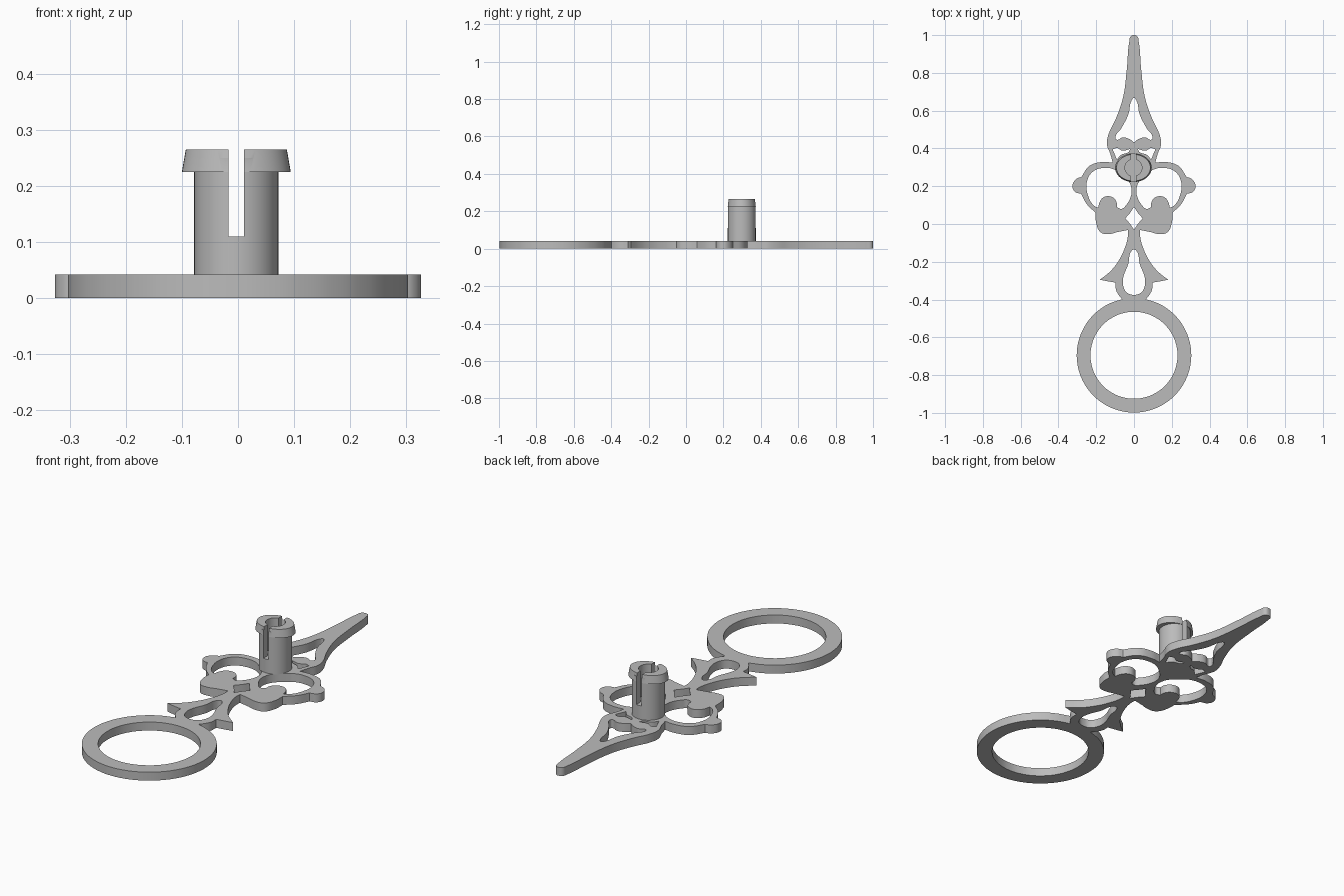
import bpy
import bmesh
from math import sin, cos, radians

if "Cube" in bpy.data.objects:
    bpy.data.objects.remove(bpy.data.objects["Cube"], do_unlink=True)

THICK = 0.042
PEG = (-0.003, 0.298)
RING_Y, RING_OUTER, RING_INNER = -0.695, 0.303, 0.23

grey = bpy.data.materials.new("plain grey")
grey.use_nodes = True
grey.diffuse_color = (0.5, 0.5, 0.5, 1)
grey.node_tree.nodes["Principled BSDF"].inputs["Base Color"].default_value = grey.diffuse_color


def select_only(obj):
    bpy.ops.object.select_all(action="DESELECT")
    obj.select_set(True)
    bpy.context.view_layer.objects.active = obj


def finish(obj):
    """Assign the colour and shade smooth with crisp edges."""
    obj.data.materials.clear()
    obj.data.materials.append(grey)
    select_only(obj)
    bpy.ops.object.shade_smooth_by_angle(angle=radians(30))


def arc(radius, start, end, count):
    """Points on the finger ring, angles in degrees."""
    angles = [radians(start + (end - start) * i / count) for i in range(count + 1)]
    return [(radius * cos(a), RING_Y + radius * sin(a)) for a in angles]


def flip(points):
    return [(-p[0], *p[1:]) for p in reversed(points)]


def symmetric(half):
    """Close a half outline by mirroring it; points on the axis stay single."""
    return half + flip([p for p in half if abs(p[0]) > 0.0001])


def add_loop(curve, points):
    """Closed smooth loop; a point with a third entry is a sharp corner."""
    spline = curve.splines.new("BEZIER")
    spline.bezier_points.add(len(points) - 1)
    spline.use_cyclic_u = True
    spline.resolution_u = 6
    for bez, p in zip(spline.bezier_points, points):
        bez.co = (p[0], p[1], 0)
        kind = "VECTOR" if len(p) > 2 else "AUTO"
        bez.handle_left_type = bez.handle_right_type = kind


# Right half of the outline, from the blade tip down to the finger ring
SHARP = True
blade = [(0, 1), (.017, .994), (.025, .965), (.038, .82), (.058, .67), (.095, .56),
         (.138, .465), (.143, .42), (.125, .37), (.113, .325, SHARP)]
side_loop = [(.17, .328), (.235, .308), (.278, .25, SHARP), (.308, .236), (.326, .2),
             (.312, .17), (.28, .16, SHARP), (.25, .105), (.203, .06, SHARP),
             (.2, .005), (.175, -.045), (.13, -.053), (.085, -.042), (.033, -.032, SHARP)]
waist = [(.032, -.06), (.048, -.125), (.085, -.2), (.125, -.25), (.18, -.295, SHARP),
         (.135, -.304), (.097, -.31, SHARP), (.096, -.345), (.082, -.375), (.063, -.398, SHARP)]
ring_edge = arc(RING_OUTER, 76, -90, 14)[1:]
outline = symmetric(blade + side_loop + waist + ring_edge)

# Openings on the centre line
blade_hole = symmetric([(0, .667), (.012, .655), (.03, .58), (.065, .51), (.098, .455),
                        (.09, .446), (.06, .458), (.025, .45), (0, .432, SHARP)])
diamond_hole = symmetric([(0, .09, SHARP), (.02, .06), (.046, .03, SHARP),
                          (.022, .002), (0, -.03, SHARP)])
tail_hole = symmetric([(0, -.135), (.015, -.145), (.03, -.21), (.058, -.29),
                       (.055, -.335), (.035, -.365), (0, -.375)])
ring_hole = arc(RING_INNER, 0, 360, 24)[:-1]

# Openings repeated left and right
scroll_hole = [(.075, .27, SHARP), (.1, .287), (.16, .297), (.22, .275), (.25, .22),
               (.243, .15), (.215, .1), (.19, .085, SHARP), (.18, .12), (.158, .143),
               (.122, .145), (.094, .12), (.09, .088, SHARP), (.066, .08), (.042, .1),
               (.017, .145), (.013, .185), (.028, .225)]
collar_hole = [(.113, .395, SHARP), (.09, .402), (.06, .388), (.02, .398, SHARP),
               (.028, .382), (.07, .365), (.09, .34, SHARP)]

# Flat pierced plate
data = bpy.data.curves.new("pierced_plate", "CURVE")
data.dimensions = "2D"
data.fill_mode = "BOTH"
data.extrude = THICK / 2
for loop in (outline, blade_hole, diamond_hole, tail_hole, ring_hole,
             scroll_hole, flip(scroll_hole), collar_hole, flip(collar_hole)):
    add_loop(data, loop)
plate = bpy.data.objects.new("pierced_plate", data)
bpy.context.collection.objects.link(plate)
plate.location.z = THICK / 2
select_only(plate)
bpy.ops.object.convert(target="MESH")
plate = bpy.context.object
bm = bmesh.new()
bm.from_mesh(plate.data)
bmesh.ops.remove_doubles(bm, verts=bm.verts, dist=0.0002)
bmesh.ops.recalc_face_normals(bm, faces=bm.faces)
bm.to_mesh(plate.data)
bm.free()
finish(plate)


def round_part(name, bottom, top, low_radius, high_radius):
    bpy.ops.mesh.primitive_cone_add(vertices=48, radius1=low_radius, radius2=high_radius,
                                    depth=top - bottom, location=(*PEG, (bottom + top) / 2))
    bpy.context.object.name = name
    return bpy.context.object


def combine(target, other, operation):
    """Apply a boolean and discard the helper."""
    mod = target.modifiers.new(operation.title(), "BOOLEAN")
    mod.operation, mod.object, mod.solver = operation, other, "EXACT"
    select_only(target)
    bpy.ops.object.modifier_apply(modifier=mod.name)
    bpy.data.objects.remove(other, do_unlink=True)


# Split snap peg: shaft, oval lip, bore and slot
peg = round_part("snap_peg", THICK - 0.002, 0.25, 0.075, 0.075)
lip = round_part("peg_lip", 0.225, 0.265, 0.097, 0.09)
lip.scale.y = 0.785
bore = round_part("bore_cutter", 0.11, 0.3, 0.045, 0.045)
bpy.ops.mesh.primitive_cube_add(size=1, location=(*PEG, 0.21))
slot = bpy.context.object
slot.scale = (0.028, 0.3, 0.2)
bpy.context.view_layer.update()
combine(peg, lip, "UNION")
combine(peg, bore, "DIFFERENCE")
combine(peg, slot, "DIFFERENCE")
finish(peg)
